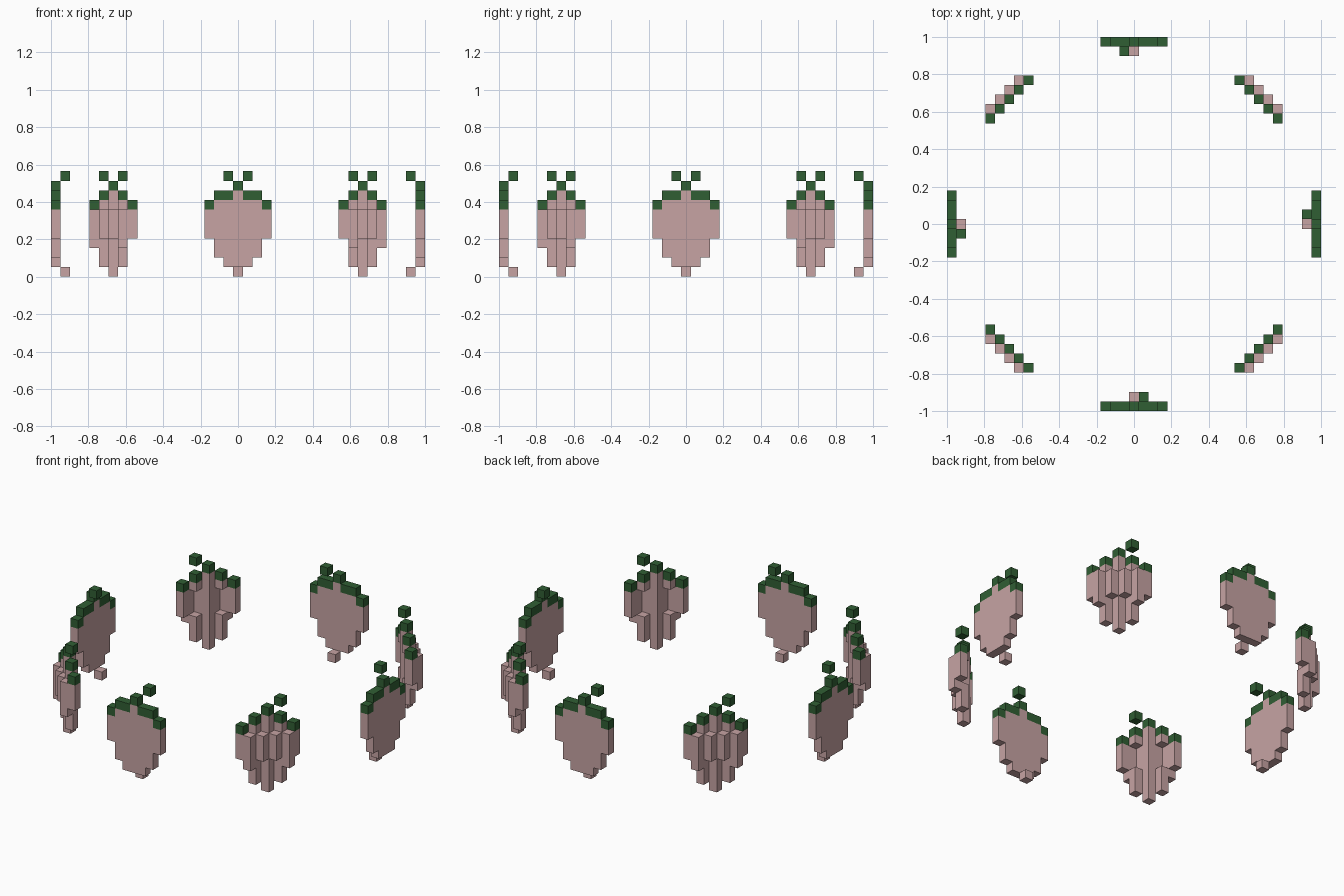
import bpy, bmesh

if "Cube" in bpy.data.objects:
    bpy.data.objects.remove(bpy.data.objects["Cube"])

V = 2 / 39  # edge of one block; the ring is 39 blocks wide


def material(name, rgb):
    m = bpy.data.materials.new(name)
    m.diffuse_color = (*rgb, 1)
    m.use_nodes = True
    m.node_tree.nodes["Principled BSDF"].inputs["Base Color"].default_value = m.diffuse_color
    return m


PINK = material("dusty pink", (0.57, 0.37, 0.37))
GREEN = material("leaf green", (0.03, 0.114, 0.034))

# Columns of one fruit: distance from its middle -> (first pink, last pink, green layer)
COLUMNS = {0: (1, 8, 9), 1: (1, 7, 8), 2: (2, 7, 8), 3: (4, 6, 7)}


def straight_berry():
    """Flat fruit on the front side of the ring."""
    fruit, leaves = {(0, -18, 0)}, {(1, -18, 10)}
    for u in range(-3, 4):
        lo, hi, leaf = COLUMNS[abs(u)]
        fruit |= {(u, -19, z) for z in range(lo, hi + 1)}
        leaves.add((u, -19, leaf))
    return fruit, leaves


def diagonal_berry():
    """Stepped fruit on the front right corner; its belly bulges outward."""
    fruit, leaves = {(13, -13, 0)}, {(14, -12, 10)}
    for u in range(-3, 4):
        lo, hi, leaf = COLUMNS[abs(u)]
        s = 1 if u > 0 else -1
        d = s * (0, 1, 1, 2)[abs(u)]
        bulge = {1: range(4, 7), 2: range(3, 7)}.get(abs(u), ())
        for z in range(lo, hi + 1):
            if z in bulge:
                a = abs(u)
                fruit.add((13 + a, -14 + a, z) if s > 0 else (14 - a, -13 - a, z))
            else:
                fruit.add((13 + d, -13 + d, z))
        leaves.add((13 + d, -13 + d, leaf))
    return fruit, leaves


def quarter_turns(cells, n):
    for _ in range(n):
        cells = {(-y, x, z) for x, y, z in cells}
    return cells


def build(name, cells, solid, mat):
    """Mesh the block faces that touch no other block."""
    bm = bmesh.new()
    verts = {}

    def vert(p):
        if p not in verts:
            verts[p] = bm.verts.new(((p[0] - .5) * V, (p[1] - .5) * V, p[2] * V))
        return verts[p]

    for c in sorted(cells):
        for axis in range(3):
            b, d = (axis + 1) % 3, (axis + 2) % 3
            for side in (0, 1):
                n = list(c)
                n[axis] += 2 * side - 1
                if tuple(n) in solid:
                    continue
                loop = []
                for i, j in ((0, 0), (1, 0), (1, 1), (0, 1)):
                    p = list(c)
                    p[axis] += side
                    p[b] += i
                    p[d] += j
                    loop.append(vert(tuple(p)))
                bm.faces.new(loop if side else loop[::-1])
    mesh = bpy.data.meshes.new(name)
    bm.to_mesh(mesh)
    bm.free()
    mesh.materials.append(mat)
    bpy.context.collection.objects.link(bpy.data.objects.new(name, mesh))


# Eight fruits around the ring, each with its leaves
for kind, (fruit, leaves) in (("side", straight_berry()), ("corner", diagonal_berry())):
    for k in range(4):
        f, g = quarter_turns(fruit, k), quarter_turns(leaves, k)
        build(f"{kind}_berry_{k + 1}", f, f | g, PINK)
        build(f"{kind}_berry_leaves_{k + 1}", g, f | g, GREEN)
